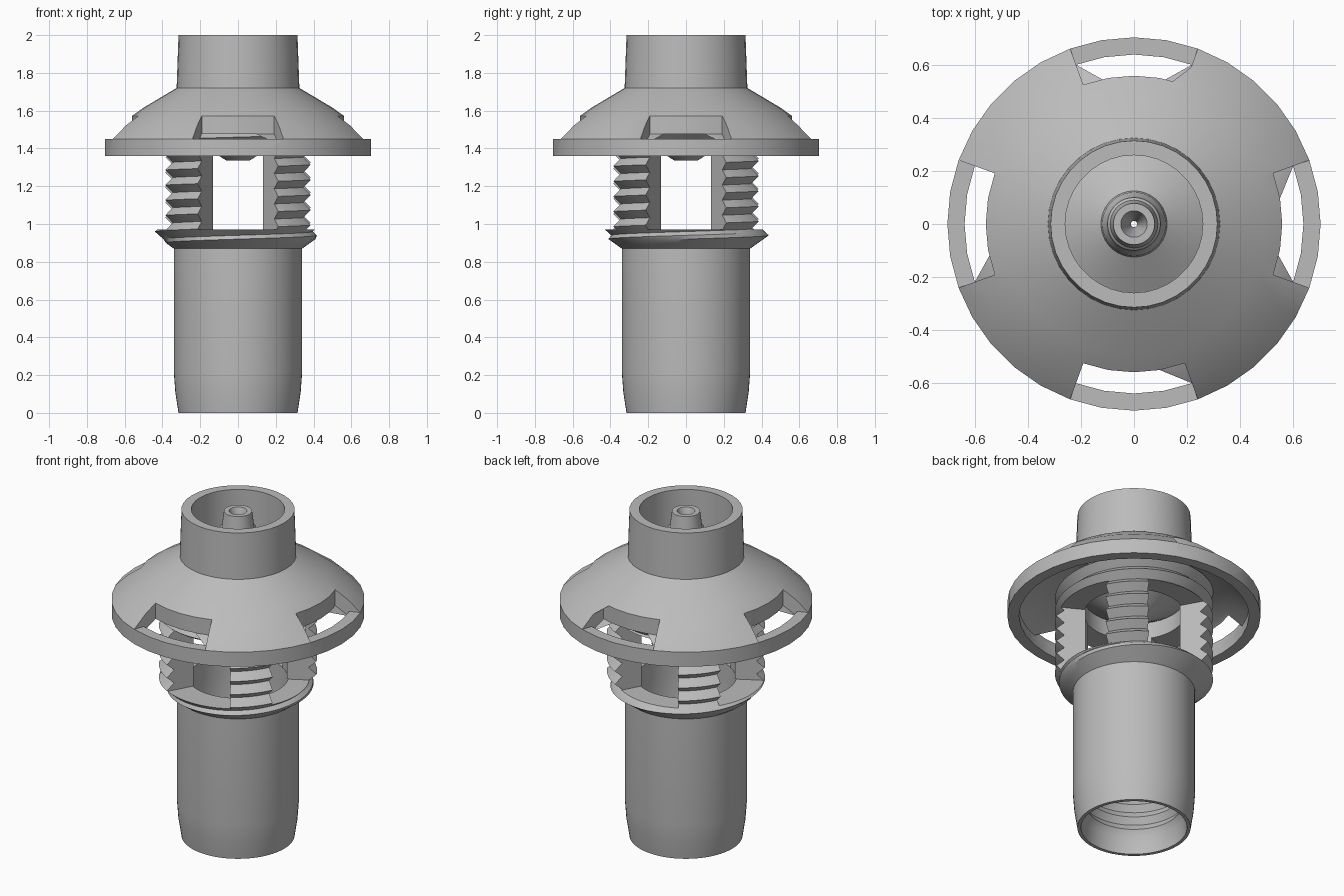
import bpy, bmesh
from math import radians, cos, sin, floor, ceil

cube = bpy.data.objects.get("Cube")
if cube:
    bpy.data.objects.remove(cube, do_unlink=True)

grey = bpy.data.materials.new("plain_grey")
grey.use_nodes = True
grey.diffuse_color = (0.5, 0.5, 0.5, 1)
grey.node_tree.nodes["Principled BSDF"].inputs["Base Color"].default_value = (0.5, 0.5, 0.5, 1)

PITCH = 0.08
START = 0.92


def sweep(name, section, a0=0, a1=360, step=10):
    """Sweep a closed (radius, z) section around the z axis; section(angle) gives its points."""
    bm = bmesh.new()
    count = round((a1 - a0) / step)
    full = a1 - a0 == 360
    cols = []
    for i in range(count + 1):
        a = a0 + (a1 - a0) * i / count
        c, s = cos(radians(a)), sin(radians(a))
        cols.append([bm.verts.new((r * c, r * s, z)) for r, z in section(a)])
    n = len(cols[0])
    for left, right in zip(cols, cols[1:]):
        for j in range(n):
            k = (j + 1) % n
            bm.faces.new((left[j], right[j], right[k], left[k]))
    if not full:
        bm.faces.new(cols[0])
        bm.faces.new(cols[-1])
    bmesh.ops.remove_doubles(bm, verts=bm.verts, dist=0.0001)
    bmesh.ops.recalc_face_normals(bm, faces=bm.faces)
    mesh = bpy.data.meshes.new(name)
    bm.to_mesh(mesh)
    bm.free()
    mesh.materials.append(grey)
    obj = bpy.data.objects.new(name, mesh)
    bpy.context.collection.objects.link(obj)
    return obj


def activate(obj):
    bpy.ops.object.select_all(action="DESELECT")
    obj.select_set(True)
    bpy.context.view_layer.objects.active = obj


def smooth(obj):
    activate(obj)
    bpy.ops.object.shade_smooth_by_angle(angle=radians(30))


def thread_section(z0, z1, inner):
    """Section with a right-handed helical thread on its outside and a run-out at the bottom."""
    first = 4 * floor((z0 - START) / PITCH - 1)
    last = 4 * ceil((z1 - START) / PITCH)

    def section(a):
        points = [(inner, z1), (inner, z0)]
        for k in range(first, last + 1):
            z = min(max(START + PITCH * (a / 360 + k / 4), z0), z1)
            t = ((z - START) / PITCH - a / 360) % 1
            r = 0.395 + 0.045 * abs(2 * t - 1)
            points.append((min(r, 0.34 + 1.4 * (z - 0.87)), z))
        return points
    return section


# Hollow lower sleeve with internal ridges
sleeve = [(0.295, 0), (0.315, 0), (0.332, 0.11), (0.34, 0.22), (0.34, 0.87), (0.28, 0.87), (0.28, 0.42)]
for i in range(4):
    z = 0.38 - i * PITCH
    sleeve += [(0.262, z), (0.285, z - 0.04)]
smooth(sweep("lower_sleeve", lambda a: sleeve, step=6))

# Threaded collars below and above the side openings
smooth(sweep("lower_thread_collar", thread_section(0.87, 0.97, 0.28), step=6))
smooth(sweep("upper_thread_collar", thread_section(1.37, 1.53, 0.28), step=6))

# Four threaded posts between the collars
for i in range(4):
    mid = 45 + 90 * i
    smooth(sweep(f"threaded_post_{i + 1}", thread_section(0.97, 1.37, 0.275), mid - 16, mid + 16, 4))

# Head: funnel underside, conical flange, cup and central nozzle
head_profile = [
    (0.012, 1.335), (0.06, 1.335), (0.1, 1.36), (0.28, 1.47),
    (0.4, 1.52), (0.54, 1.49), (0.64, 1.42), (0.64, 1.36),
    (0.705, 1.36), (0.705, 1.45), (0.63, 1.523), (0.5, 1.616), (0.325, 1.72),
    (0.315, 2), (0.26, 2), (0.26, 1.66),
    (0.125, 1.74), (0.12, 1.8), (0.108, 1.82), (0.1, 1.89),
    (0.09, 1.9), (0.078, 1.99), (0.05, 1.99), (0.012, 1.88),
]
head = sweep("flanged_head", lambda a: head_profile)

# Four slots that leave the rim whole
slot_profile = [(0.56, 1.3), (0.64, 1.3), (0.64, 1.45), (0.8, 1.45), (0.8, 1.7), (0.56, 1.7)]
for i in range(4):
    cutter = sweep("slot_cutter", lambda a: slot_profile, 90 * i - 20, 90 * i + 20)
    cutter.hide_render = True
    activate(head)
    cut = head.modifiers.new("slot", "BOOLEAN")
    cut.operation = "DIFFERENCE"
    cut.solver = "EXACT"
    cut.object = cutter
    bpy.ops.object.modifier_apply(modifier=cut.name)
    bpy.data.objects.remove(cutter, do_unlink=True)
smooth(head)
